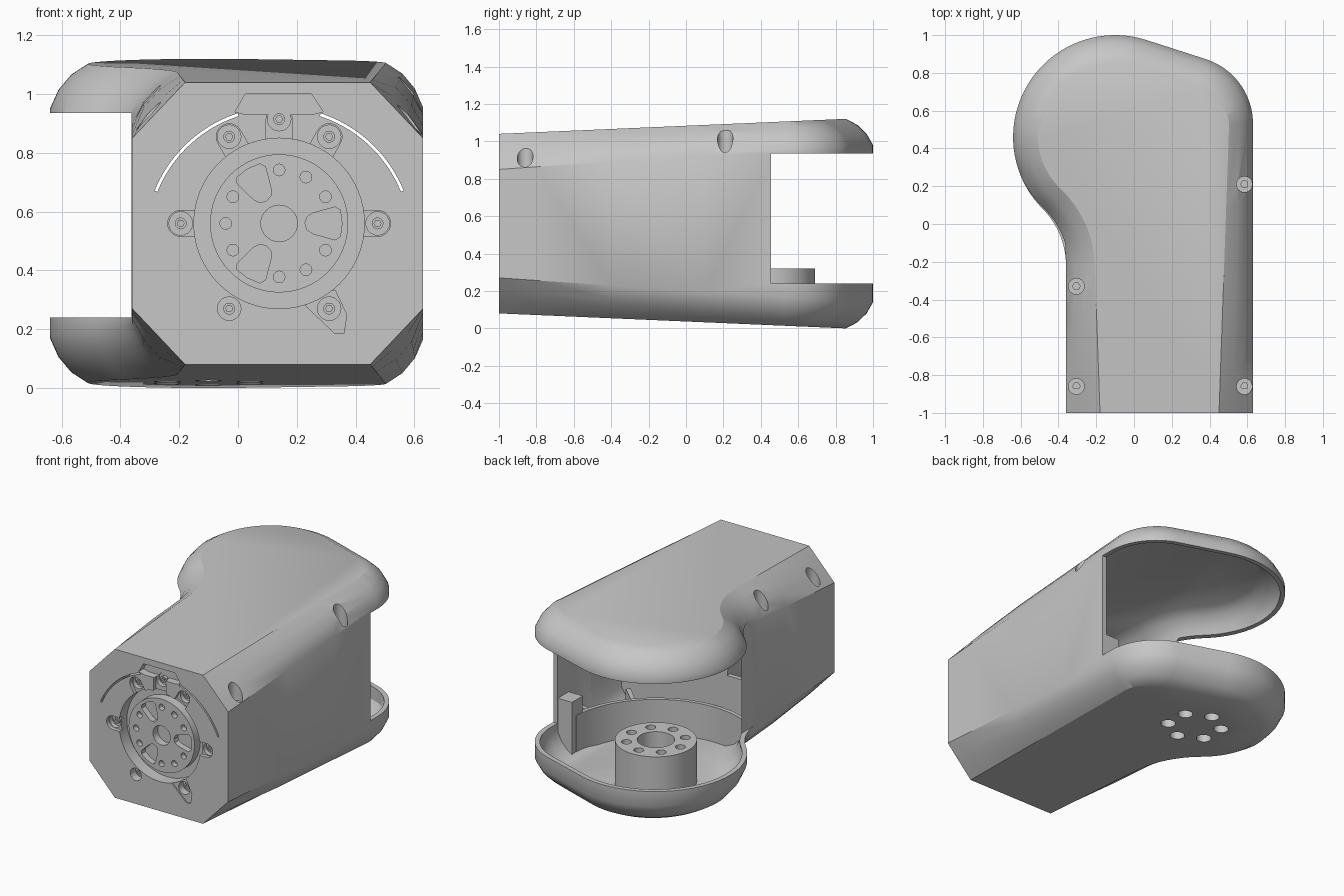
import bpy, bmesh, math
from math import cos, sin, radians, pi

if "Cube" in bpy.data.objects:
    bpy.data.objects.remove(bpy.data.objects["Cube"])

grey = bpy.data.materials.new("housing grey")
grey.diffuse_color = (0.57, 0.57, 0.57, 1)
grey.use_nodes = True
grey.node_tree.nodes["Principled BSDF"].inputs["Base Color"].default_value = grey.diffuse_color


def part(name, bm):
    bmesh.ops.recalc_face_normals(bm, faces=bm.faces)
    me = bpy.data.meshes.new(name)
    bm.to_mesh(me)
    bm.free()
    me.materials.append(grey)
    ob = bpy.data.objects.new(name, me)
    bpy.context.collection.objects.link(ob)
    return ob


def prisms(name, shapes, a, b, axis):
    """Extrude one or more separate 2D shapes from a to b along Y or Z."""
    bm = bmesh.new()
    for pts in shapes:
        rings = [[bm.verts.new((u, k, v) if axis == 'Y' else (u, v, k)) for u, v in pts] for k in (a, b)]
        bm.faces.new(rings[0])
        bm.faces.new(rings[1])
        for i in range(len(pts)):
            j = (i + 1) % len(pts)
            bm.faces.new((rings[0][i], rings[0][j], rings[1][j], rings[1][i]))
    return part(name, bm)


def circle(x, y, r, n=32):
    return [(x + r * cos(2 * pi * i / n), y + r * sin(2 * pi * i / n)) for i in range(n)]


def rect(x0, x1, y0, y1):
    return [(x0, y0), (x1, y0), (x1, y1), (x0, y1)]


def arc_band(x, y, r0, r1, a0, a1, n=24):
    ang = [radians(a0 + (a1 - a0) * i / n) for i in range(n + 1)]
    return [(x + r1 * cos(a), y + r1 * sin(a)) for a in ang] + \
           [(x + r0 * cos(a), y + r0 * sin(a)) for a in reversed(ang)]


def capsule(x0, y0, x1, y1, r):
    a = math.atan2(y1 - y0, x1 - x0)
    return [(x1 + r * cos(a + pi * (i / 12 - .5)), y1 + r * sin(a + pi * (i / 12 - .5))) for i in range(13)] + \
           [(x0 + r * cos(a + pi * (i / 12 + .5)), y0 + r * sin(a + pi * (i / 12 + .5))) for i in range(13)]


def ring_pts(x, y, r, angles):
    return [(x + r * cos(radians(a)), y + r * sin(radians(a))) for a in angles]


def cut(target, cutter, keep=False, op='DIFFERENCE'):
    m = target.modifiers.new("cut", 'BOOLEAN')
    m.operation, m.solver, m.object = op, 'EXACT', cutter
    bpy.context.view_layer.objects.active = target
    bpy.ops.object.modifier_apply(modifier=m.name)
    if not keep:
        bpy.data.objects.remove(cutter)


# Plan outline as (x, y, outward normal): neck, concave fillet, big round end, small round corner
outline = [(-.36, y, -1, 0) for y in (-1, -.8, -.5)]
for i in range(13):
    a = radians(44.7 * i / 12)
    outline.append((-.786 + .426 * cos(a), -.22 + .426 * sin(a), -cos(a), -sin(a)))
for i in range(1, 41):
    a = radians(224.7 - 152.5 * i / 40)
    outline.append((-.1 + .54 * cos(a), .46 + .54 * sin(a), cos(a), sin(a)))
for i in range(21):
    a = radians(72.2 * (1 - i / 20))
    outline.append((.27 + .36 * cos(a), .53 + .36 * sin(a), cos(a), sin(a)))
outline += [(.63, y, 1, 0) for y in (.1, -.4, -.8, -1)]


def z_low(y):
    return .08 - .0432 * (y + 1) if y < .85 else 0


def chamfer(y):
    return .19 - .025 * (y + 1)


def hull(name, t, front):
    """Chamfered, tapering body, shrunk by t, starting at y = front."""
    bm = bmesh.new()
    rings = [[] for _ in range(8)]
    for x, y, nx, ny in outline:
        x, y = x - nx * t, (front if y == -1 else y - ny * t)
        d = .18 - .035 * (y + 1) + .035 * max(ny, 0)          # horizontal depth of the chamfer
        zw = z_low(y) + chamfer(y) + .4 * t
        zi = z_low(y - ny * d) + t
        bulge = .022 * min(1, (y + 1) / .4)                   # chamfer turns convex behind the front
        low = []
        for s, k in ((0, 0), (.33, .9), (.67, .9), (1, 0)):   # from top/bottom edge to wall
            e = d * (1 - s) - .7 * bulge * k
            low.append((x - nx * e, y - ny * e, zi + (zw - zi) * s - .7 * bulge * k))
        for r, c in zip(rings, low + [(p[0], p[1], 1.12 - p[2]) for p in reversed(low)]):
            r.append(bm.verts.new(c))
    for lo, hi in zip(rings, rings[1:]):
        for i in range(len(lo) - 1):
            bm.faces.new((lo[i], lo[i + 1], hi[i + 1], hi[i]))
    bm.faces.new(rings[0])
    bm.faces.new(rings[-1])
    bm.faces.new([r[0] for r in rings] + [r[-1] for r in reversed(rings)])
    return part(name, bm)


# Hollow housing with the open joint at the back and left
housing = hull("housing", 0, -1)
cut(housing, hull("cavity", .03, -.87))
cut(housing, prisms("joint_gap", [[(1, .455), (1, 1.5), (-1, 1.5), (-1, -.6), (-.3625, -.6), (-.3625, .455)]],
                    .24, .935, 'Z'))

# Counterbored screws in sleeves, down through the top chamfer
inside = hull("inside", .008, -.98)
for i, (x, y) in enumerate([(.585, .21), (.585, -.86), (-.305, -.33), (-.305, -.86)]):
    floor = 1.12 - z_low(y) - chamfer(y) - .02
    bore = prisms("bore", [circle(x, y, .042, 24)], floor, 1.3, 'Z')
    sleeve = prisms("screw_sleeve_%d" % i, [circle(x, y, .056, 24)], floor - .08, 1.2, 'Z')
    cut(sleeve, inside, True, 'INTERSECT')
    cut(sleeve, bore, True)
    cut(sleeve, prisms("socket", [circle(x, y, .02, 6)], floor - .02, floor + .1, 'Z'))
    cut(housing, bore)

# Front face recesses: flange with ears, hub well, upper pocket, light slots
CX, CZ = .14, .56
ears = [(.14, .915), (-.03, .855), (.31, .855), (-.195, .56), (.475, .56)]
for x, z in ears:
    cut(housing, prisms("ear", [capsule(CX, CZ, x, z, .044)], -1.1, -.975, 'Y'))
cut(housing, prisms("hub_well", [circle(CX, CZ, .29, 64)], -1.1, -.92, 'Y'))
cut(housing, prisms("upper_pocket", [[(-.01, .94), (.025, 1.0), (.25, 1.0), (.29, .94), (.25, .93), (.03, .93)]],
                    -1.1, -.95, 'Y'))
cut(housing, prisms("corner_pad", [[(.23, .28), (.26, .32), (.33, .333), (.37, .25), (.36, .185), (.33, .185)]],
                    -1.1, -.992, 'Y'))
cut(housing, prisms("light_slots", [arc_band(.14, .5, .447, .457, a, a + 50) for a in (22, 108)],
                    -1.1, -.8, 'Y'))
screws = ears + [(-.03, .27), (.31, .27)]
cut(housing, prisms("screw_bores", [circle(x, z, .04, 20) for x, z in screws], -1.1, -.945, 'Y'))
heads = prisms("front_screws", [circle(x, z, .02, 20) for x, z in screws], -.965, -.94, 'Y')
cut(heads, prisms("sockets", [circle(x, z, .012, 6) for x, z in screws], -1.1, -.95, 'Y'))

# Output hub with bolt holes, three wedge pockets and a centre bore
hub = prisms("output_hub", [circle(CX, CZ, .235, 64)], -.98, -.9, 'Y')
cut(hub, prisms("hub_bore", [circle(CX, CZ, .062)], -1.1, -.93, 'Y'))
cut(hub, prisms("hub_holes", [circle(x, z, .02, 12) for x, z in
                              ring_pts(CX, CZ, .182, (90, 60, 30, -30, -60, -90, -150, 180, 150))],
                -1.1, -.945, 'Y'))
wedge = [(.095, -.022), (.115, -.035), (.19, -.056), (.208, -.045), (.214, 0),
         (.208, .045), (.19, .056), (.115, .035), (.095, .022), (.088, 0)]
cut(hub, prisms("hub_pockets", [[(CX + u * cos(a) - v * sin(a), CZ + u * sin(a) + v * cos(a)) for u, v in wedge]
                                for a in (0, 2 * pi / 3, 4 * pi / 3)], -1.1, -.94, 'Y'))

# Joint boss on the lower fork, with holes from above and below
BX, BY = -.1, .45
boss = prisms("joint_boss", [circle(BX, BY, .24, 64)], .03, .32, 'Z')
cut(boss, prisms("boss_bore", [circle(BX, BY, .11)], .07, .5, 'Z'))
cut(boss, prisms("boss_holes", [circle(x, y, .03, 16) for x, y in ring_pts(BX, BY, .175, range(0, 360, 45))],
                 .22, .5, 'Z'))
under = prisms("under_holes", [circle(x, y, .045, 24) for x, y in ring_pts(BX, BY, .162, range(30, 390, 60))],
               -.2, .16, 'Z')
cut(housing, under, True)
cut(boss, under)

# Interior: motor, cradle wall, curved guard, ribs and corner post, trimmed to the shell
prisms("motor", [circle(CX, CZ, .3, 64)], -.9, -.2, 'Y')
cradle = prisms("motor_cradle", [rect(-.35, .62, .03, .5)], -.23, -.2, 'Y')
cut(cradle, prisms("cradle_scoop", [circle(CX, CZ, .295, 64)], -.5, .5, 'Y'))
guard = prisms("curved_guard", [arc_band(BX, BY, .6, .625, -113, -4)], .0, .3, 'Z')
ribs = prisms("guard_ribs", [arc_band(BX, BY, .61, .85, a, a + 2, 2) for a in (-70, -45, -20)], .0, .26, 'Z')
post = prisms("corner_post", [rect(.5, .615, .34, .45)], .0, .4, 'Z')
for ob in (cradle, guard, ribs, post):
    cut(ob, inside, True, 'INTERSECT')
bpy.data.objects.remove(inside)

# Smooth curves, crisp edges
for ob in bpy.context.scene.objects:
    ob.select_set(True)
bpy.context.view_layer.objects.active = housing
bpy.ops.object.shade_smooth_by_angle(angle=radians(32))
